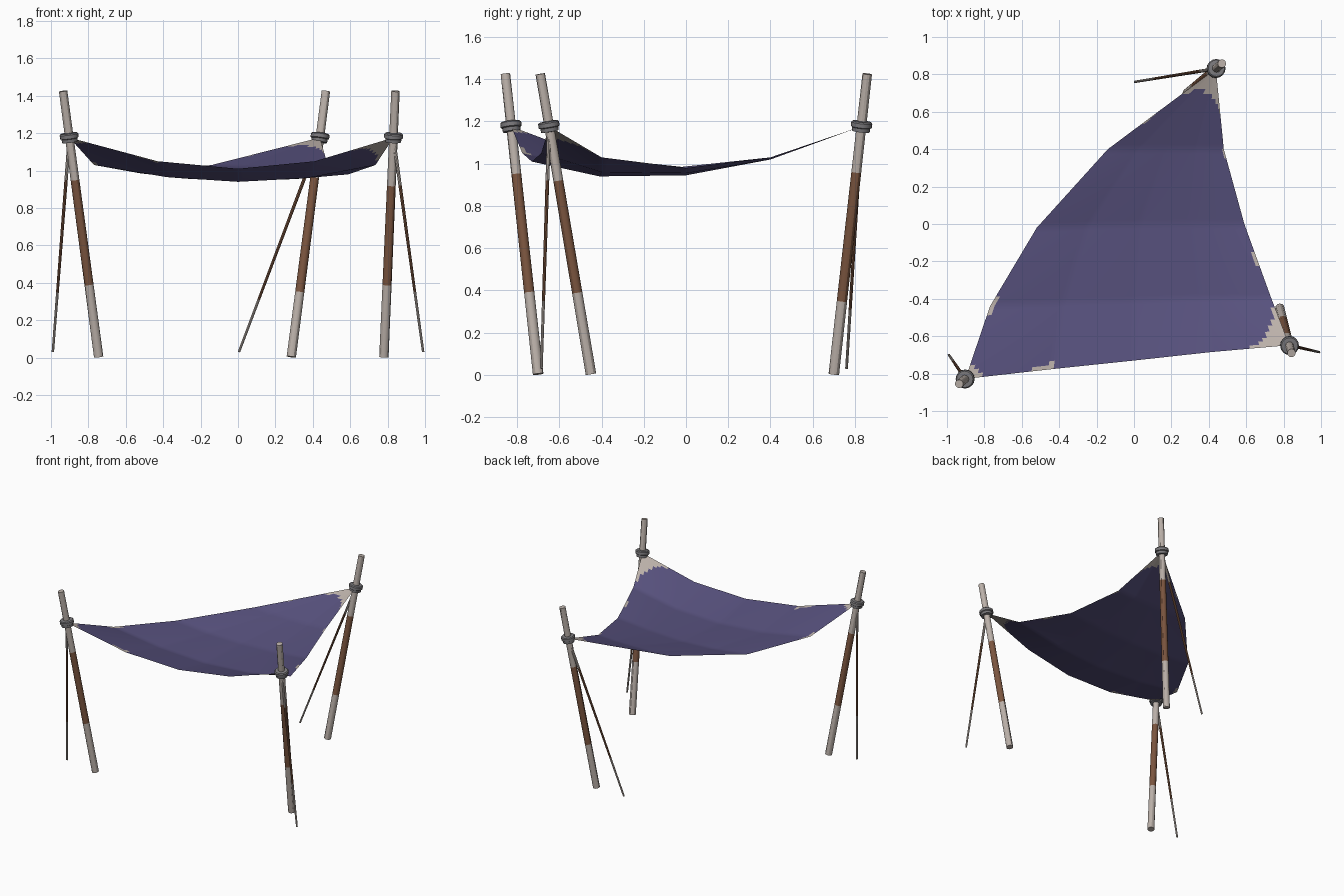
import bpy, bmesh
from mathutils import Vector

if "Cube" in bpy.data.objects:
    bpy.data.objects.remove(bpy.data.objects["Cube"])


def material(name, rgb):
    m = bpy.data.materials.new(name)
    m.diffuse_color = (*rgb, 1)
    m.use_nodes = True
    m.node_tree.nodes["Principled BSDF"].inputs["Base Color"].default_value = m.diffuse_color
    return m


BEIGE = material("weathered_beige", (0.50, 0.44, 0.40))
BROWN = material("bark_brown", (0.20, 0.092, 0.05))
PURPLE = material("purple_cloth", (0.095, 0.082, 0.205))
GREY = material("dark_grey", (0.20, 0.195, 0.205))


def finish(bm, name, mats):
    me = bpy.data.meshes.new(name)
    bm.to_mesh(me)
    bm.free()
    ob = bpy.data.objects.new(name, me)
    bpy.context.collection.objects.link(ob)
    for m in mats:
        me.materials.append(m)
    bpy.ops.object.select_all(action='DESELECT')
    bpy.context.view_layer.objects.active = ob
    ob.select_set(True)
    bpy.ops.object.shade_smooth_by_angle()
    return ob


def turned(name, base, axis, profile, mats, sides=12):
    """Capped round part; profile rows are (distance along axis, radius, material of the band above)."""
    axis = axis.normalized()
    rot = Vector((0, 0, 1)).rotation_difference(axis).to_matrix()
    bm = bmesh.new()
    rings = []
    for d, r, _ in profile:
        ring = bmesh.ops.create_circle(bm, segments=sides, radius=r)['verts']
        for v in ring:
            v.co = base + axis * d + rot @ v.co
        rings.append(ring)
    for a, b, row in zip(rings, rings[1:], profile):
        for i in range(sides):
            j = (i + 1) % sides
            bm.faces.new((a[i], a[j], b[j], b[i])).material_index = row[2]
    bm.faces.new(rings[0]).material_index = profile[0][2]
    bm.faces.new(rings[-1]).material_index = profile[-1][2]
    bmesh.ops.recalc_face_normals(bm, faces=bm.faces)
    return finish(bm, name, mats)


def banded_pole(name, a, b, r0, r1, low, high, sides):
    """Leaning pole, beige with a brown band between two heights."""
    axis = b - a
    rows = []
    for z, mat in ((a.z, 0), (low, 1), (high, 0), (b.z, 0)):
        t = (z - a.z) / axis.z
        rows.append((t * axis.length, r0 + (r1 - r0) * t, mat))
    turned(name, a, axis, rows, [BEIGE, BROWN], sides)


# Poles, collars and guy stakes: foot, top, stake end, brown band limits
POSTS = {
    "left": ((-0.745, -0.70), (-0.935, -0.855), (-0.99, -0.70), 0.39, 0.95),
    "right": ((0.78, -0.45), (0.842, -0.69), (0.99, -0.685), 0.39, 0.92),
    "back": ((0.285, 0.70), (0.47, 0.858), (0.005, 0.76), 0.35, 0.96),
}
COLLAR = [(-0.026, 0.024, 0), (-0.024, 0.042, 0), (-0.006, 0.043, 0), (-0.002, 0.05, 0),
          (0.018, 0.05, 0), (0.024, 0.044, 0), (0.026, 0.02, 0)]
anchor = {}
for key, (foot, top, stake, low, high) in POSTS.items():
    a, b = Vector((*foot, 0.004)), Vector((*top, 1.425))
    banded_pole(key + "_pole", a, b, 0.025, 0.0225, low, high, 12)
    anchor[key] = a.lerp(b, 0.825)
    turned(key + "_collar", anchor[key], b - a, COLLAR, [GREY], 16)
    banded_pole(key + "_guy_stake", Vector((*stake, 0.03)), anchor[key], 0.0065, 0.0095,
                low - 0.04, high, 8)

# Sail control grid: rows from front edge to the back corner
A, B, C = (anchor[k] for k in ("left", "right", "back"))
ROWS = [
    [A, (-0.43, -0.775, 1.05), (0, -0.73, 1.01), (0.41, -0.685, 1.05), B],
    [(-0.77, -0.44, 1.03), (-0.38, -0.42, 0.965), (0, -0.41, 0.94), (0.37, -0.40, 0.96), (0.735, -0.40, 1.03)],
    [(-0.52, -0.02, 0.985), (-0.25, -0.01, 0.955), (0.03, 0, 0.945), (0.31, 0, 0.955), (0.59, 0, 0.98)],
    [(-0.14, 0.40, 1.03), (0.02, 0.40, 1.022), (0.17, 0.40, 1.02), (0.33, 0.40, 1.02), (0.48, 0.40, 1.03)],
    [C] * 5,
]
ROWS = [[Vector(p) for p in row] for row in ROWS]
CUTS = 16

# Rounded corner patches: corner, inward direction, apex distance, curvature
PATCHES = [(A, (0.78, 0.626), 0.075, 7), (B, (-0.857, 0.515), 0.135, 3), (C, (-0.40, 0.915 * -1), 0.135, 5.6)]


def in_patch(p):
    for corner, (dx, dy), start, curve in PATCHES:
        x, y = p.x - corner.x, p.y - corner.y
        t, s = x * dx + y * dy, x * dy - y * dx
        if t < 0.42 and t < start + curve * s * s:
            return True
    return False


def sail_point(i, j):
    r, c = min(i // CUTS, 3), min(j // CUTS, 3)
    v, u = i / CUTS - r, j / CUTS - c
    return ROWS[r][c].lerp(ROWS[r][c + 1], u).lerp(ROWS[r + 1][c].lerp(ROWS[r + 1][c + 1], u), v)


bm = bmesh.new()
N = 4 * CUTS
grid = [[bm.verts.new(sail_point(i, j)) for j in range(N + 1)] for i in range(N + 1)]
for i in range(N):
    for j in range(N):
        f = bm.faces.new((grid[i][j], grid[i][j + 1], grid[i + 1][j + 1], grid[i + 1][j]))
        f.material_index = int(in_patch(f.calc_center_median()))
bmesh.ops.remove_doubles(bm, verts=bm.verts, dist=0.0001)
finish(bm, "sail", [PURPLE, BEIGE])
